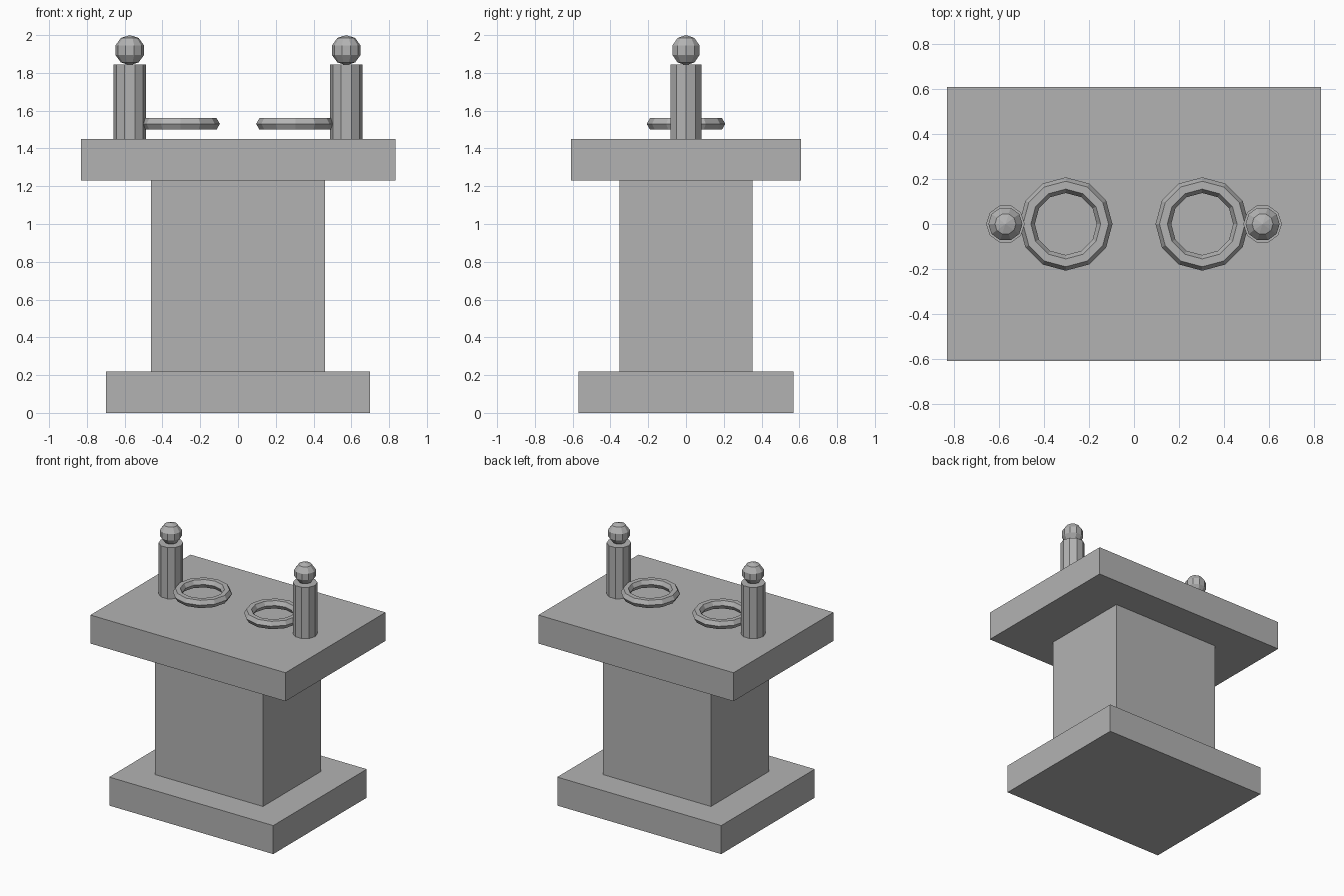
import bpy
from math import pi

cube = bpy.data.objects.get("Cube")
if cube:
    bpy.data.objects.remove(cube, do_unlink=True)

# Single stone grey
GREY = (0.45, 0.45, 0.45, 1)
stone = bpy.data.materials.new("stone_grey")
stone.use_nodes = True
stone.diffuse_color = GREY
stone.node_tree.nodes["Principled BSDF"].inputs["Base Color"].default_value = GREY


def finish(name):
    """Name the newest primitive and give it the stone colour."""
    obj = bpy.context.active_object
    obj.name = obj.data.name = name
    obj.data.materials.append(stone)
    return obj


def slab(name, width, depth, bottom, top):
    """Box centred on the vertical axis between two heights."""
    bpy.ops.mesh.primitive_cube_add(size=1, location=(0, 0, (bottom + top) / 2))
    obj = finish(name)
    obj.scale = (width, depth, top - bottom)
    bpy.ops.object.transform_apply(location=False, rotation=False, scale=True)


# Pedestal
slab("base", 1.40, 1.14, 0, 0.22)
slab("column", 0.92, 0.705, 0.22, 1.23)
slab("table_top", 1.665, 1.22, 1.23, 1.45)

# Post, ball finial and floating ring on each side
SIDES = 10
for side, sign in (("left", 1), ("right", -1)):
    post_x = 0.573 * sign
    turn = (0, 0, pi / 2)
    bpy.ops.mesh.primitive_cylinder_add(
        vertices=SIDES, radius=0.086, depth=0.395,
        location=(post_x, 0, 1.6475), rotation=turn)
    finish(side + "_post")

    bpy.ops.mesh.primitive_uv_sphere_add(
        segments=SIDES, ring_count=5, radius=0.08,
        location=(post_x, 0, 1.92), rotation=turn)
    finish(side + "_ball")

    bpy.ops.mesh.primitive_torus_add(
        major_segments=12, minor_segments=6,
        major_radius=0.173, minor_radius=0.035,
        location=(0.304 * sign, 0, 1.53))
    ring = finish(side + "_ring")
    ring.data.shade_flat()
